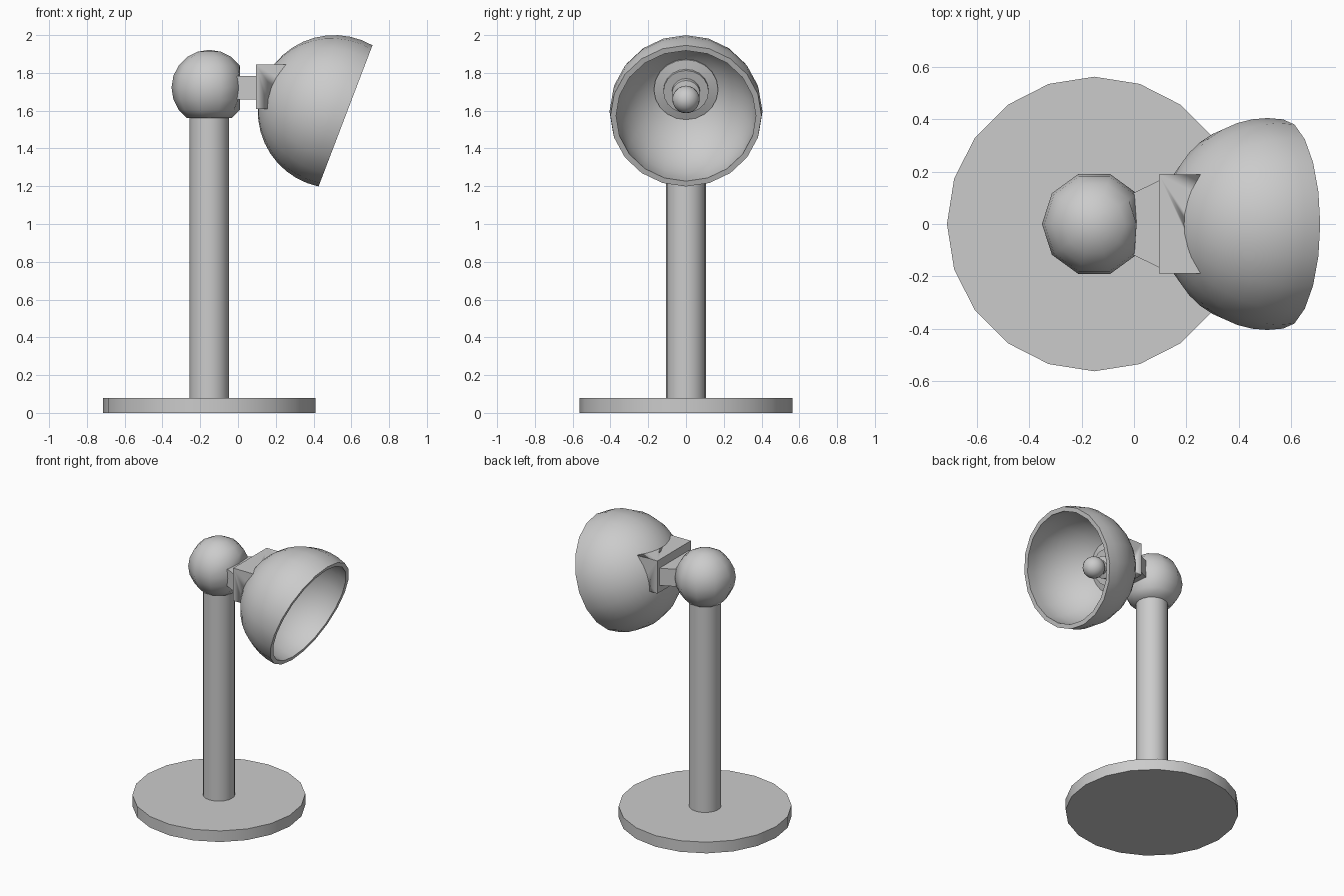
import bpy, bmesh, math
from mathutils import Matrix, Vector

if "Cube" in bpy.data.objects:
    bpy.data.objects.remove(bpy.data.objects["Cube"])

CX = -0.152                      # stand axis
HEAD = Vector((0.51, 0, 1.595))  # centre of the lamp shade sphere
TILT = Matrix.Translation(HEAD) @ Matrix.Rotation(math.radians(110.9), 4, 'Y')


def finish(name, bm, angle=40):
    bmesh.ops.recalc_face_normals(bm, faces=bm.faces)
    me = bpy.data.meshes.new(name)
    bm.to_mesh(me)
    bm.free()
    ob = bpy.data.objects.new(name, me)
    bpy.context.collection.objects.link(ob)
    bpy.ops.object.select_all(action='DESELECT')
    ob.select_set(True)
    bpy.context.view_layer.objects.active = ob
    bpy.ops.object.shade_smooth_by_angle(angle=math.radians(angle))
    return ob


def lathe(name, profile, matrix, n=20, angle=40):
    """Revolve (radius, height) points around local z."""
    bm = bmesh.new()
    rings = []
    for r, z in profile:
        if r < 1e-5:
            rings.append([bm.verts.new((0, 0, z))] * n)
        else:
            rings.append([bm.verts.new((r * math.cos(2 * math.pi * i / n),
                                        r * math.sin(2 * math.pi * i / n), z)) for i in range(n)])
    for a, b in zip(rings, rings[1:]):
        for i in range(n):
            j = (i + 1) % n
            bm.faces.new(list(dict.fromkeys((a[i], a[j], b[j], b[i]))))
    bm.transform(matrix)
    return finish(name, bm, angle)


def prism(name, sections, z0, z1):
    """Hexahedron whose half width changes between two x sections."""
    (x0, w0), (x1, w1) = sections
    bm = bmesh.new()
    corners = ((x0, -w0), (x1, -w1), (x1, w1), (x0, w0))
    f = bm.faces.new([bm.verts.new((x, y, z0)) for x, y in corners])
    ext = bmesh.ops.extrude_face_region(bm, geom=[f])
    bmesh.ops.translate(bm, vec=(0, 0, z1 - z0),
                        verts=[v for v in ext['geom'] if isinstance(v, bmesh.types.BMVert)])
    return finish(name, bm, 30)


def arc(radius, start, stop, step):
    return [(radius * math.cos(math.radians(a)), radius * math.sin(math.radians(a)))
            for a in range(start, stop + step, step)]


stand = Matrix.Translation((CX, 0, 0))

# Base disc and column
lathe("base", [(0, 0), (0.563, 0), (0.563, 0.08), (0, 0.08)], stand)
lathe("column", [(0, 0.07), (0.105, 0.07), (0.105, 1.565), (0, 1.565)], stand)

# Ball joint: flat underneath and flat on the side facing the head
joint = lathe("ball_joint", [(0, -0.162)] + arc(0.2, -54, 90, 18),
              Matrix.Translation((CX, 0, 1.722)), n=10, angle=50)
for v in joint.data.vertices:
    v.co.x = min(v.co.x, CX + 0.162)

# Flared neck and mounting block
prism("neck", ((-0.01, 0.115), (0.10, 0.168)), 1.66, 1.784)
block = prism("mounting_block", ((0.095, 0.19), (0.30, 0.19)), 1.61, 1.845)

# Trim the block to the outside of the shade
cutter = lathe("shade_cutter", arc(0.402, -90, 90, 9), TILT)
cutter.hide_render = True
cutter.hide_viewport = True
mod = block.modifiers.new("trim", 'BOOLEAN')
mod.operation = 'DIFFERENCE'
mod.solver = 'EXACT'
mod.object = cutter

# Hollow shade, slightly deeper than a hemisphere
rim = 0.063
inner = [(0.37, rim)] + arc(0.375, 0, 90, 9)
inner = inner[:1] + [(r, -z) for r, z in inner[1:]]
lathe("shade", arc(0.405, -90, 9, 9) + inner, TILT)

# Stepped socket and bulb inside the shade
lathe("socket", [(0, -0.36), (0.17, -0.345), (0.17, -0.325), (0.12, -0.315),
                 (0.12, -0.295), (0, -0.295)], TILT)
lathe("bulb", [(0, -0.30), (0.075, -0.30), (0.075, -0.265), (0.045, -0.255)] +
      [(r, z - 0.18) for r, z in arc(0.073, -54, 90, 18)], TILT)
